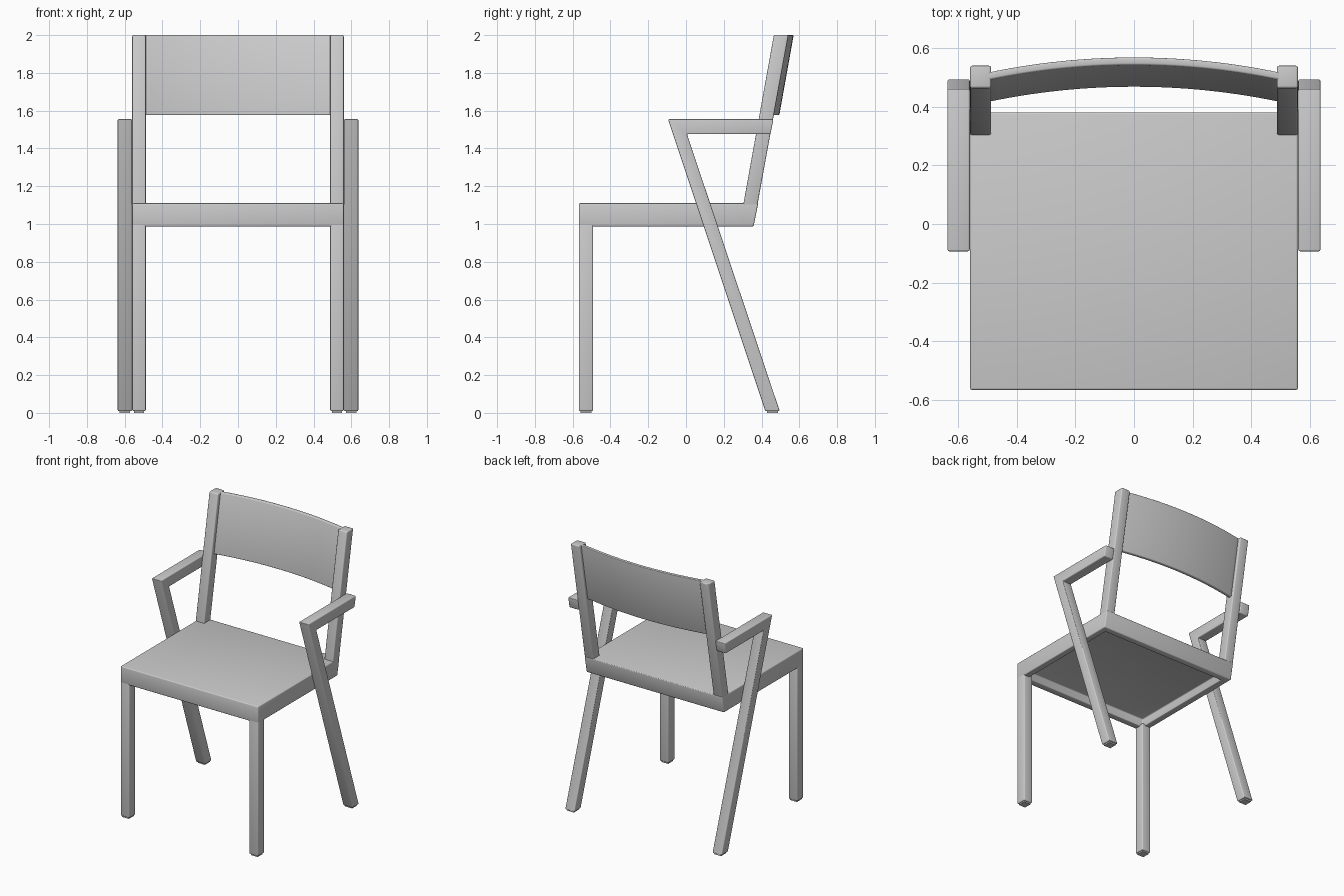
import bpy, bmesh, math

if "Cube" in bpy.data.objects:
    bpy.data.objects.remove(bpy.data.objects["Cube"])


def finish(name, bm, bevel, mirror=False):
    """Round the hard edges, shade, and optionally mirror across x = 0."""
    bmesh.ops.recalc_face_normals(bm, faces=bm.faces[:])
    if bevel:
        hard = [e for e in bm.edges if e.calc_face_angle(0) > 0.6]
        bmesh.ops.bevel(bm, geom=hard, offset=bevel, segments=3, profile=0.5,
                        affect='EDGES', clamp_overlap=True)
    mesh = bpy.data.meshes.new(name)
    bm.to_mesh(mesh)
    bm.free()
    ob = bpy.data.objects.new(name, mesh)
    bpy.context.collection.objects.link(ob)
    bpy.ops.object.select_all(action='DESELECT')
    ob.select_set(True)
    bpy.context.view_layer.objects.active = ob
    bpy.ops.object.shade_smooth_by_angle(angle=math.radians(40))
    if mirror:
        ob.modifiers.new("Mirror", 'MIRROR')
    return ob


def extrude_x(points, x0, x1):
    """Solid from a (y, z) side profile, running from x0 to x1."""
    bm = bmesh.new()
    a = [bm.verts.new((x0, y, z)) for y, z in points]
    b = [bm.verts.new((x1, y, z)) for y, z in points]
    bm.faces.new(a)
    bm.faces.new(b[::-1])
    n = len(points)
    for i in range(n):
        j = (i + 1) % n
        bm.faces.new((a[i], b[i], b[j], a[j]))
    bmesh.ops.recalc_face_normals(bm, faces=bm.faces[:])
    return bm


# Seat: slanted back edge, hollowed underneath to leave a rail all round
bm = extrude_x([(-0.567, 0.987), (0.358, 0.987), (0.382, 1.11), (-0.567, 1.11)], -0.56, 0.56)
bm.normal_update()
under = min(bm.faces, key=lambda f: f.normal.z)
bmesh.ops.inset_region(bm, faces=[under], thickness=0.07)
cap = bmesh.ops.extrude_discrete_faces(bm, faces=[under])["faces"][0]
bmesh.ops.translate(bm, verts=cap.verts[:], vec=(0, 0, 0.06))
finish("seat", bm, 0.007)

# Front legs
bm = extrude_x([(-0.567, 0.01), (-0.492, 0.01), (-0.492, 1.0), (-0.567, 1.0)], 0.488, 0.56)
finish("front_leg", bm, 0.007, mirror=True)

# Raked back posts
bm = extrude_x([(0.301, 1.09), (0.376, 1.09), (0.542, 2.0), (0.465, 2.0)], 0.488, 0.56)
finish("back_post", bm, 0.007, mirror=True)

# Armrest and slanted rear leg in one bent piece
bm = extrude_x([(0.42, 0.01), (0.496, 0.01), (0.005, 1.476), (0.447, 1.476),
                (0.463, 1.555), (-0.095, 1.555)], 0.561, 0.637)
finish("arm_and_rear_leg", bm, 0.006, mirror=True)

# Foot glides
for name, y0, y1, x0, x1 in (("front_glide", -0.558, -0.501, 0.497, 0.551),
                             ("rear_glide", 0.43, 0.488, 0.571, 0.627)):
    bm = extrude_x([(y0, 0), (y1, 0), (y1, 0.015), (y0, 0.015)], x0, x1)
    finish(name, bm, 0, mirror=True)

# Curved backrest panel leaning with the posts
R, HALF, STEPS, THICK, LEAN = 2.43, 0.5, 28, 0.026, 0.076
bm = bmesh.new()
rings = []
for i in range(STEPS + 1):
    x = -HALF + 2 * HALF * i / STEPS
    y = 0.57 - R + math.sqrt(R * R - x * x)
    rings.append([bm.verts.new(p) for p in (
        (x, y - THICK, 2.0), (x, y, 2.0),
        (x, y - LEAN, 1.576), (x, y - THICK - LEAN, 1.576))])
for a, b in zip(rings, rings[1:]):
    for k in range(4):
        m = (k + 1) % 4
        bm.faces.new((a[k], b[k], b[m], a[m]))
bm.faces.new(rings[0])
bm.faces.new(rings[-1][::-1])
finish("backrest", bm, 0.006)
